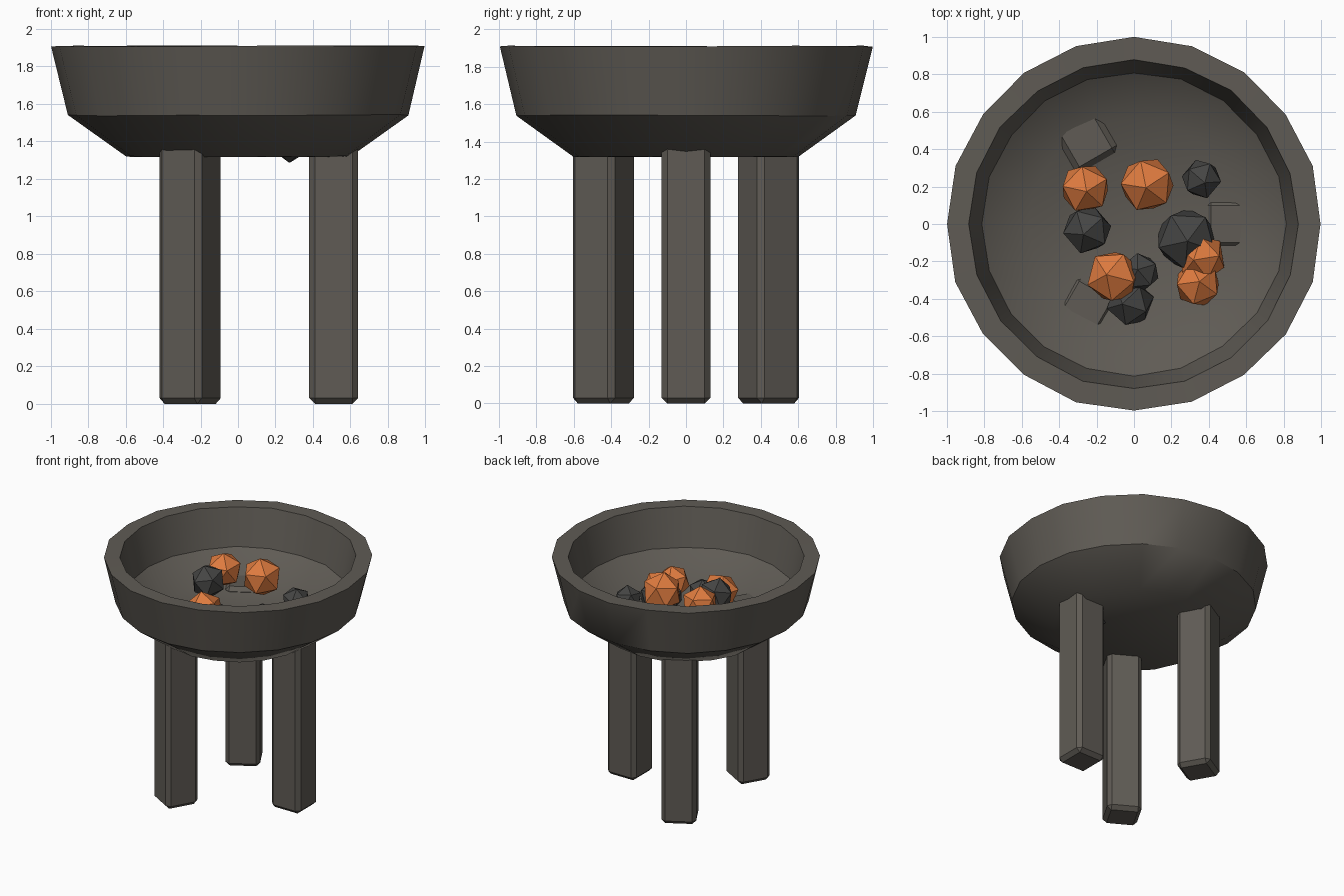
import bpy, bmesh, math, random
from mathutils import Vector, Matrix, Euler

cube = bpy.data.objects.get("Cube")
if cube:
    bpy.data.objects.remove(cube, do_unlink=True)
random.seed(4)


def material(name, rgb):
    m = bpy.data.materials.new(name)
    m.use_nodes = True
    m.diffuse_color = (*rgb, 1)
    m.node_tree.nodes["Principled BSDF"].inputs["Base Color"].default_value = (*rgb, 1)
    return m


STONE = material("dark stone", (0.115, 0.105, 0.09))
COAL = material("cold coal", (0.06, 0.06, 0.058))
EMBER = material("glowing ember", (0.74, 0.2, 0.05))


def make_object(name, bm, mat, smooth_angle=None):
    bmesh.ops.recalc_face_normals(bm, faces=bm.faces)
    mesh = bpy.data.meshes.new(name)
    bm.to_mesh(mesh)
    bm.free()
    mesh.materials.append(mat)
    ob = bpy.data.objects.new(name, mesh)
    bpy.context.collection.objects.link(ob)
    if smooth_angle:
        bpy.ops.object.select_all(action="DESELECT")
        ob.select_set(True)
        bpy.context.view_layer.objects.active = ob
        bpy.ops.object.shade_smooth_by_angle(angle=math.radians(smooth_angle))
    return ob


# Bowl: a slightly uneven lathe from outer base, over the rim, to inner floor
def bowl(sides=20):
    profile = [(0.6, 1.32), (0.91, 1.54), (1.0, 1.91),
               (0.88, 1.91), (0.81, 1.61), (0.56, 1.44)]
    bm = bmesh.new()
    rings = []
    for r, z in profile:
        ring = []
        for i in range(sides):
            a = math.tau * i / sides
            rr = r + random.uniform(-0.005, 0.003)
            zz = z + random.uniform(-0.004, 0.003)
            ring.append(bm.verts.new((rr * math.cos(a), rr * math.sin(a), zz)))
        rings.append(ring)
    for low, high in zip(rings, rings[1:]):
        for i in range(sides):
            j = (i + 1) % sides
            bm.faces.new((low[i], low[j], high[j], high[i]))
    bm.faces.new(rings[0])
    bm.faces.new(rings[-1])
    make_object("bowl", bm, STONE, 40)


# Legs: chamfered square posts whose tops just break through the bowl floor
def leg(name, angle, height, width=0.26):
    bm = bmesh.new()
    bmesh.ops.create_cube(bm, size=1)
    bmesh.ops.scale(bm, vec=(width, width, height), verts=bm.verts)
    bmesh.ops.bevel(bm, geom=bm.edges[:], offset=0.03, segments=1, affect="EDGES")
    bmesh.ops.translate(bm, vec=(0.51, 0, height / 2), verts=bm.verts)
    bm.transform(Matrix.Rotation(math.radians(angle), 4, "Z"))
    make_object(name, bm, STONE, 30)


# Coals and embers: faceted lumps, each turned a little
def lump(name, mat, radius, x, y, z):
    bm = bmesh.new()
    bmesh.ops.create_icosphere(bm, subdivisions=1, radius=radius)
    turn = Euler((random.uniform(-0.3, 0.3), random.uniform(-0.3, 0.3),
                  random.uniform(0, math.tau)))
    bm.transform(Matrix.Translation(Vector((x, y, z))) @ turn.to_matrix().to_4x4())
    make_object(name, bm, mat)


bowl()
leg("left_leg", 0, 1.452)
leg("back_right_leg", 120, 1.47)
leg("front_right_leg", 240, 1.452)

embers = [(0.155, 0.07, 0.21, 1.68), (0.14, -0.26, 0.19, 1.66),
          (0.15, -0.11, -0.28, 1.54), (0.135, 0.36, -0.18, 1.49),
          (0.13, 0.34, -0.32, 1.49)]
coals = [(0.135, -0.25, -0.03, 1.65), (0.11, 0.36, 0.24, 1.55),
         (0.175, 0.28, -0.08, 1.46), (0.11, 0.03, -0.26, 1.51),
         (0.13, -0.02, -0.42, 1.46)]
for n, data in enumerate(embers, 1):
    lump(f"ember_{n}", EMBER, *data)
for n, data in enumerate(coals, 1):
    lump(f"coal_{n}", COAL, *data)
